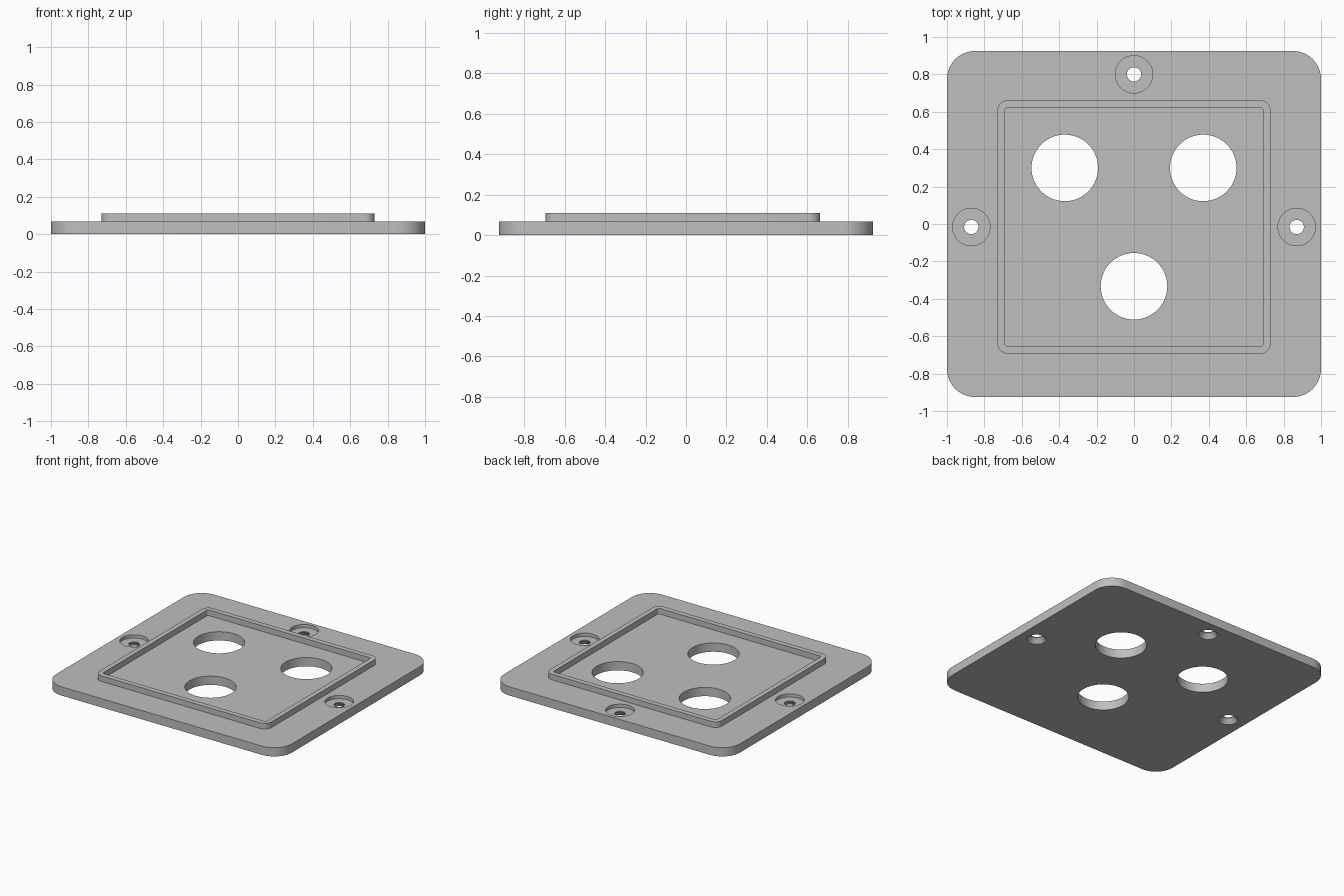
import bpy
import math

if "Cube" in bpy.data.objects:
    bpy.data.objects.remove(bpy.data.objects["Cube"], do_unlink=True)

grey = bpy.data.materials.new("plain grey")
grey.use_nodes = True
colour = (0.52, 0.52, 0.52, 1)
grey.diffuse_color = colour
grey.node_tree.nodes["Principled BSDF"].inputs["Base Color"].default_value = colour


def rounded_loop(hx, hy, radius, z, cy=0, steps=10):
    """Outline of a rounded rectangle; a full circle when hx = hy = radius."""
    points = []
    for quarter in range(4):
        sx = 1 if quarter in (0, 3) else -1
        sy = 1 if quarter < 2 else -1
        last = steps + (hx > radius)
        for i in range(last):
            a = math.pi / 2 * (quarter + i / steps)
            points.append((sx * (hx - radius) + radius * math.cos(a),
                           cy + sy * (hy - radius) + radius * math.sin(a), z))
    return points


def loft(name, loops, closed=False):
    """Join equal loops with quads, then cap the ends or close into a ring."""
    n, m = len(loops[0]), len(loops)
    verts = [p for loop in loops for p in loop]
    faces = []
    for k in range(m if closed else m - 1):
        a, b = k * n, (k + 1) % m * n
        faces += [(a + i, a + (i + 1) % n, b + (i + 1) % n, b + i) for i in range(n)]
    if not closed:
        faces += [tuple(reversed(range(n))), tuple(range((m - 1) * n, m * n))]
    mesh = bpy.data.meshes.new(name)
    mesh.from_pydata(verts, [], faces)
    mesh.materials.append(grey)
    obj = bpy.data.objects.new(name, mesh)
    bpy.context.collection.objects.link(obj)
    return obj


def select_only(obj):
    bpy.ops.object.select_all(action='DESELECT')
    obj.select_set(True)
    bpy.context.view_layer.objects.active = obj


def cut(target, x, y, profile):
    """Cut a turned (radius, height) profile out of the target."""
    cutter = loft("hole_cutter", [rounded_loop(r, r, r, z, steps=14) for r, z in profile])
    cutter.location = (x, y, 0)
    cutter.hide_render = True
    mod = target.modifiers.new("hole", 'BOOLEAN')
    mod.operation = 'DIFFERENCE'
    mod.solver = 'EXACT'
    mod.object = cutter
    select_only(target)
    bpy.ops.object.modifier_apply(modifier=mod.name)
    bpy.data.objects.remove(cutter, do_unlink=True)


TOP = 0.067
RIM = 0.11

# Base plate with rounded corners
plate = loft("base_plate", [rounded_loop(1, 0.925, 0.15, z) for z in (0, TOP)])

# Three large round openings
for x, y in ((-0.37, 0.30), (0.37, 0.30), (0, -0.333)):
    cut(plate, x, y, [(0.178, -0.1), (0.178, 0.2)])

# Screw holes: flat recess above, flared opening below
screw_profile = [(0.067, -0.05), (0.067, 0), (0.038, 0.035),
                 (0.038, 0.042), (0.1, 0.042), (0.1, 0.15)]
for x, y in ((-0.87, -0.016), (0.87, -0.016), (0, 0.80)):
    cut(plate, x, y, screw_profile)

# Raised rim around the openings
outer = (0.73, 0.678, 0.055)
inner = (0.692, 0.638, 0.016)
sections = [(outer, TOP), (outer, RIM), (inner, RIM), (inner, TOP)]
rim = loft("raised_rim", [rounded_loop(*s, z, cy=-0.016) for s, z in sections], closed=True)

# Consistent normals and crisp edges on smooth curves
for obj in (plate, rim):
    select_only(obj)
    bpy.ops.object.mode_set(mode='EDIT')
    bpy.ops.mesh.select_all(action='SELECT')
    bpy.ops.mesh.normals_make_consistent(inside=False)
    bpy.ops.object.mode_set(mode='OBJECT')
    bpy.ops.object.shade_smooth_by_angle(angle=math.radians(30))
